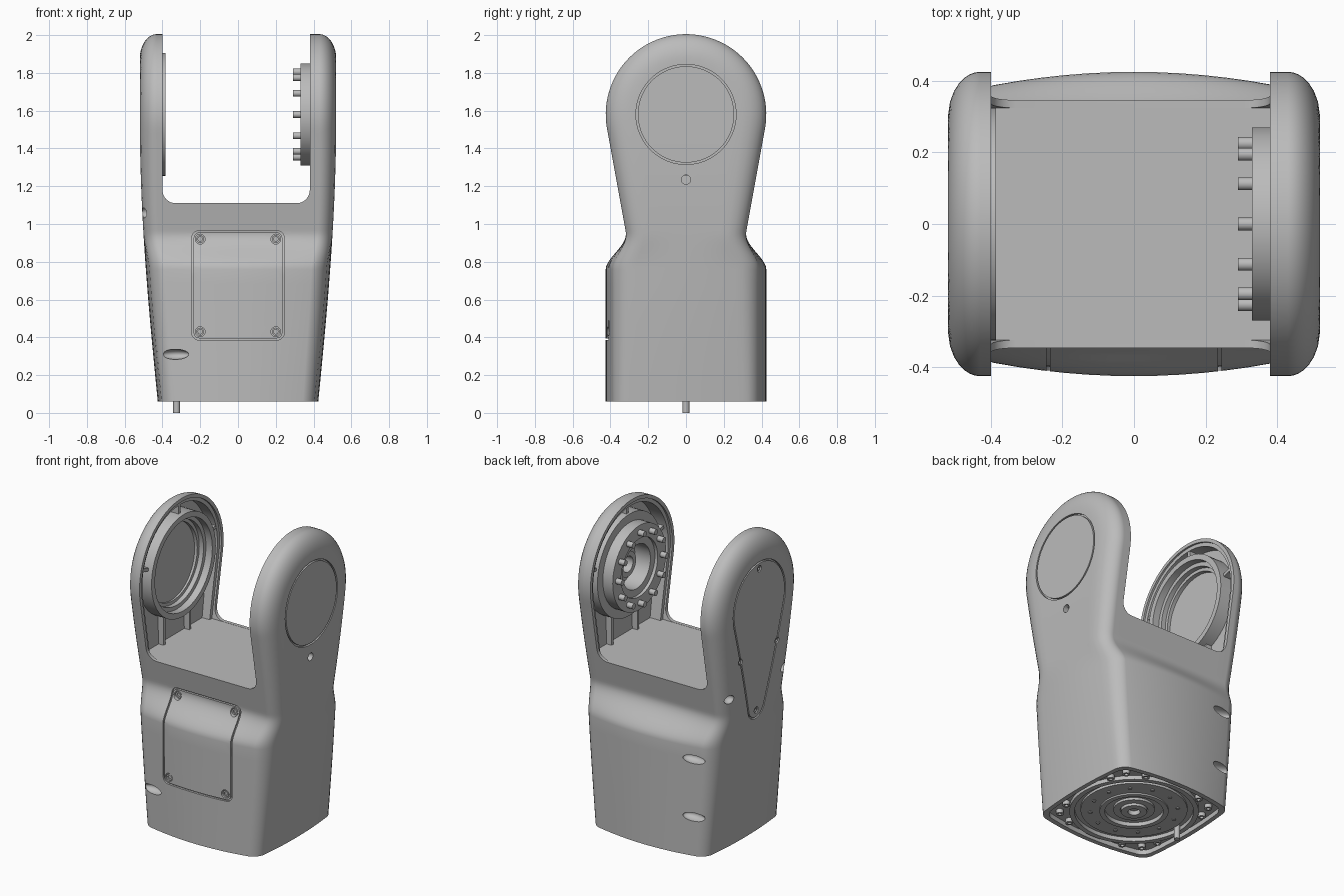
import bpy, bmesh
from math import sin, cos, pi, sqrt, hypot, radians
from mathutils import Matrix, Vector

if "Cube" in bpy.data.objects:
    bpy.data.objects.remove(bpy.data.objects["Cube"])

grey = bpy.data.materials.new("satin grey")
grey.use_nodes = True
grey.diffuse_color = (0.5, 0.5, 0.5, 1)
grey.node_tree.nodes["Principled BSDF"].inputs["Base Color"].default_value = (0.5, 0.5, 0.5, 1)

HUB, RAD, FLOOR = 1.58, 0.425, 1.11     # arm eye height and radius, notch floor
IN_R, IN_L = -0.40, 0.38                # inner faces of the two arms


def finish(name, bm):
    bmesh.ops.remove_doubles(bm, verts=bm.verts, dist=1e-5)
    bmesh.ops.recalc_face_normals(bm, faces=bm.faces)
    mesh = bpy.data.meshes.new(name)
    bm.to_mesh(mesh)
    bm.free()
    mesh.materials.append(grey)
    ob = bpy.data.objects.new(name, mesh)
    bpy.context.collection.objects.link(ob)
    return ob


def skin(name, loops, wrap=False):
    """Join rings of points with quads; cap the ends or wrap round."""
    bm = bmesh.new()
    rings = [[bm.verts.new(p) for p in loop] for loop in loops]
    n = len(rings[0])
    for a, b in zip(rings, rings[1:] + (rings[:1] if wrap else [])):
        for i in range(n):
            bm.faces.new((a[i], a[(i + 1) % n], b[(i + 1) % n], b[i]))
    if not wrap:
        bm.faces.new(rings[0])
        bm.faces.new(rings[-1])
    return finish(name, bm)


def lathe(name, profile, loc, axis, segs=64):
    """Revolve a closed (radius, height) profile about an axis."""
    turn = Vector((0, 0, 1)).rotation_difference(Vector(axis)).to_matrix()
    bm = bmesh.new()
    rows = [[bm.verts.new(turn @ Vector((r * cos(2 * pi * i / segs), r * sin(2 * pi * i / segs), h))
                          + Vector(loc)) for i in range(segs)] for r, h in profile]
    for k, row in enumerate(rows):
        if profile[k][0] + profile[k - 1][0] > 0:
            for i in range(segs):
                bm.faces.new((rows[k - 1][i], rows[k - 1][(i + 1) % segs], row[(i + 1) % segs], row[i]))
    return finish(name, bm)


def rod(name, r, h, loc, axis, segs=20):
    return lathe(name, [(0, 0), (r, 0), (r, h), (0, h)], loc, axis, segs)


def tube(name, r, bore, h, loc, axis, segs=64):
    return lathe(name, [(bore, 0), (r, 0), (r, h), (bore, h)], loc, axis, segs)


def box(name, size, mat):
    bm = bmesh.new()
    bmesh.ops.create_cube(bm, size=1, matrix=mat @ Matrix.Diagonal((*size, 1)))
    return finish(name, bm)


def cut(ob, tool):
    mod = ob.modifiers.new("cut", 'BOOLEAN')
    mod.operation, mod.solver, mod.object = 'DIFFERENCE', 'EXACT', tool
    bpy.context.view_layer.objects.active = ob
    bpy.ops.object.modifier_apply(modifier=mod.name)
    bpy.data.objects.remove(tool)


# Shape of the shell: half widths, bulge and edge rounding by height
def step(z):
    t = min(max((z - 0.76) / 0.2, 0), 1)
    return t * t * (3 - 2 * t)


def half_x(z):
    return 0.425 + 0.095 * sin(pi / 2 * min(max((z - 0.06) / 1.52, 0), 1))


def half_y(z):
    if z > 1.504:
        return sqrt(max(RAD ** 2 - (z - HUB) ** 2, 0))
    return RAD + (0.418 - 0.182 * (1.504 - z) - RAD) * step(z)


def side_x(y, z):
    k = min(max((z - 0.06) / 1.5, 0), 1)
    rx, rd = 0.06 + 0.03 * k, 0.06 + 0.07 * k
    d = RAD - hypot(y, z - HUB) if z > 1.504 else half_y(z) - abs(y)
    q = 1 - min(max(d, 0) / rd, 1)
    return half_x(z) - rx * (1 - sqrt(1 - q * q))


def bulge(x, y, z):
    b = 1 - step(z)
    return (x * (1 - 0.06 * b * (y / half_y(z)) ** 2), y * (1 - 0.12 * b * (x / half_x(z)) ** 2), z)


def section(z, scale=1):
    h = half_y(z)
    ys = [h * (1 - (1 - i / 12) ** 3) for i in range(13)]
    q = [(side_x(y, z), y) for y in ys]
    q += [(q[-1][0] * (1 - j / 6), h) for j in range(1, 7)]
    loop = (q + [(-x, y) for x, y in q[-2::-1]] + [(-x, -y) for x, y in q[1:]]
            + [(x, -y) for x, y in q[-2:0:-1]])
    return [Vector(bulge(x, y, z)) * scale + Vector((0, 0, z * (1 - scale))) for x, y in loop]


levels = [0.06 + 0.7 * i / 9 for i in range(9)] + [0.76 + 0.22 * i / 14 for i in range(14)]
levels += [0.98 + 0.5 * i / 8 for i in range(9)]
levels += [HUB + RAD * sin(radians(-10 + 97.5 * i / 26)) for i in range(27)]
body = skin("fork_body", [section(z) for z in levels])


# Notch between the arms and the hollows inside them
def corner(cx, cz, r, a0, a1, n=8):
    return [(cx + r * cos(radians(a0 + (a1 - a0) * i / n)), cz + r * sin(radians(a0 + (a1 - a0) * i / n)))
            for i in range(n + 1)]


notch = [(IN_L, 2.3), (IN_R, 2.3)] + corner(IN_R + 0.07, FLOOR + 0.07, 0.07, 180, 270)
notch += corner(IN_L - 0.07, FLOOR + 0.07, 0.07, 270, 360)
cut(body, skin("notch_cutter", [[(x, y, z) for x, z in notch] for y in (-1, 1)]))


def arm_outline(inset, base):
    side = [(half_y(z) - inset, z) for z in (base, 1.3)]
    return side + corner(0, HUB, RAD - inset, -10, 190, 40) + [(-y, z) for y, z in side[::-1]]


rim = arm_outline(0.022, FLOOR - 0.001)
cut(body, skin("rim_cutter", [[(x, y, z) for y, z in rim] for x in (IN_R - 0.012, IN_L + 0.012)]))
hollow = arm_outline(0.045, FLOOR - 0.001)
cut(body, skin("hollow_cutter", [[(s * (0.465 + 0.03 * (z - FLOOR)), y, z) for y, z in hollow] for s in (-1, 1)]))
cut(body, skin("base_cutter", [section(z, 0.93) for z in (0.0, 0.09)]))


# Seams round the covers
def seam(outline, place, width=0.01, depth=0.014):
    pts = [Vector(p) for p in outline]
    dense = [a.lerp(b, i / 10) for a, b in zip(pts, pts[1:] + pts[:1])
             for i in range(10 if (b - a).length > 0.1 else 1)]
    loops = [[], [], [], []]
    for i, p in enumerate(dense):
        t = (dense[(i + 1) % len(dense)] - dense[i - 1]).normalized() * width / 2
        n = Vector((t.y, -t.x))
        for loop, (side, d) in zip(loops, ((1, -0.03), (1, depth), (-1, depth), (-1, -0.03))):
            loop.append(place(*(p + n * side), d))
    cut(body, skin("seam_cutter", loops, True))


def on_front(x, z, d):
    y = bulge(x, half_y(z), z)[1]
    return (x, d - y, z)


def on_side(sign):
    def place(y, z, d):
        return (sign * (bulge(side_x(y, z), y, z)[0] - d), y, z)
    return place


left, right = on_side(1), on_side(-1)
panel = [p for cx, cz, a in ((0.205, 0.925, 0), (-0.205, 0.925, 90), (-0.205, 0.425, 180), (0.205, 0.425, 270))
         for p in corner(cx, cz, 0.035, a, a + 90, 5)]
seam(panel, on_front)
seam(corner(0, HUB, 0.26, 0, 354, 59), left)
seam(corner(0, HUB, 0.26, -15, 195, 36) + corner(0, 0.92, 0.08, 195, 345, 16), right)


# Countersunk cover screws
def screw(place, u, v, r, axis):
    cut(body, rod("screw_cutter", r, 0.06, place(u, v, 0.02), axis))
    lathe("cover_screw", [(0, 0), (r * 0.8, 0), (r * 0.8, 0.018), (r * 0.45, 0.018), (r * 0.45, 0.01), (0, 0.01)],
          place(u, v, 0.024), axis, 16)


for u in (-0.2, 0.2):
    for v in (0.43, 0.92):
        screw(on_front, u, v, 0.026, (0, -1, 0))
for u, v in ((0, 1.8), (0.185, 1.27), (-0.185, 1.27), (0, 0.89)):
    screw(right, u, v, 0.02, (-1, 0, 0))
cut(body, rod("side_hole_cutter", 0.025, 0.1, left(0, 1.235, 0.04), (1, 0, 0)))


# Tapered access pockets near the right corners
def pocket(loc, size):
    bm = bmesh.new()
    bmesh.ops.create_uvsphere(bm, u_segments=24, v_segments=16, radius=1,
                              matrix=Matrix.Translation(loc) @ Matrix.Diagonal((*size, 1)))
    cut(body, finish("pocket_cutter", bm))


for y, z in ((-0.39, 0.31), (0.39, 0.31), (0.39, 0.68)):
    pocket((-0.33, y, z), (0.075, 0.04, 0.027))
for y in (-0.27, 0.27):
    pocket((-0.49, y, 1.06), (0.035, 0.035, 0.028))

# Open bearing seat in the right arm
lathe("bearing_seat", [(0.325, 0), (0.325, 0.105), (0.29, 0.105), (0.29, 0.06), (0.265, 0.06),
                       (0.265, 0.03), (0.245, 0.03), (0.245, 0)], (-0.49, 0, HUB), (1, 0, 0))

# Drive flange and its bolts in the left arm
lathe("drive_housing", [(0.325, 0), (0.325, 0.09), (0.27, 0.09), (0.27, 0.16), (0.185, 0.16), (0.185, 0.14),
                        (0.14, 0.14), (0.14, 0.03), (0, 0.03), (0, 0)], (0.49, 0, HUB), (-1, 0, 0))
tube("drive_hub", 0.08, 0.05, 0.06, (0.47, 0, HUB), (-1, 0, 0), 32)
for i in range(12):
    a = pi * i / 6
    rod("flange_bolt", 0.018, 0.045, (0.335, 0.225 * cos(a), HUB + 0.225 * sin(a)), (-1, 0, 0))

# Stiffening ribs inside both arms
for s in (-1, 1):
    for deg in (15, 90, 165):
        turn = Matrix.Translation((s * 0.45, 0, HUB)) @ Matrix.Rotation(radians(deg), 4, 'X')
        box("arm_rib", (0.07, 0.08, 0.02), turn @ Matrix.Translation((0, 0.352, 0)))
    for y in (-0.13, 0.13):
        box("lower_rib", (0.05, 0.018, 0.2), Matrix.Translation((s * 0.455, y, 1.2)))

# Base interface: concentric rings, screws and locating pin
DOWN = (0, 0, -1)
for r, bore, h in ((0.375, 0.345, 0.025), (0.31, 0.2, 0.015), (0.2, 0.17, 0.025), (0.12, 0.08, 0.015),
                   (0.075, 0.035, 0.028)):
    tube("base_ring", r, bore, h + 0.01, (0, 0, 0.1), DOWN)
for i in range(12):
    a = pi * (i + 0.5) / 6
    rod("base_screw", 0.012, 0.03, (0.255 * cos(a), 0.255 * sin(a), 0.1), DOWN, 12)
for sx in (-1, 1):
    for sy in (-1, 1):
        for x, y in ((0.31, 0.3), (0.345, 0.2), (0.2, 0.345)):
            tube("corner_boss", 0.022, 0.011, 0.035, (sx * x, sy * y, 0.1), DOWN, 16)
rod("locating_pin", 0.018, 0.1, (-0.325, 0, 0.1), DOWN)

# Smooth shading with crisp edges
for ob in bpy.context.scene.objects:
    ob.select_set(ob.type == 'MESH')
bpy.context.view_layer.objects.active = body
bpy.ops.object.shade_smooth_by_angle(angle=radians(30))
